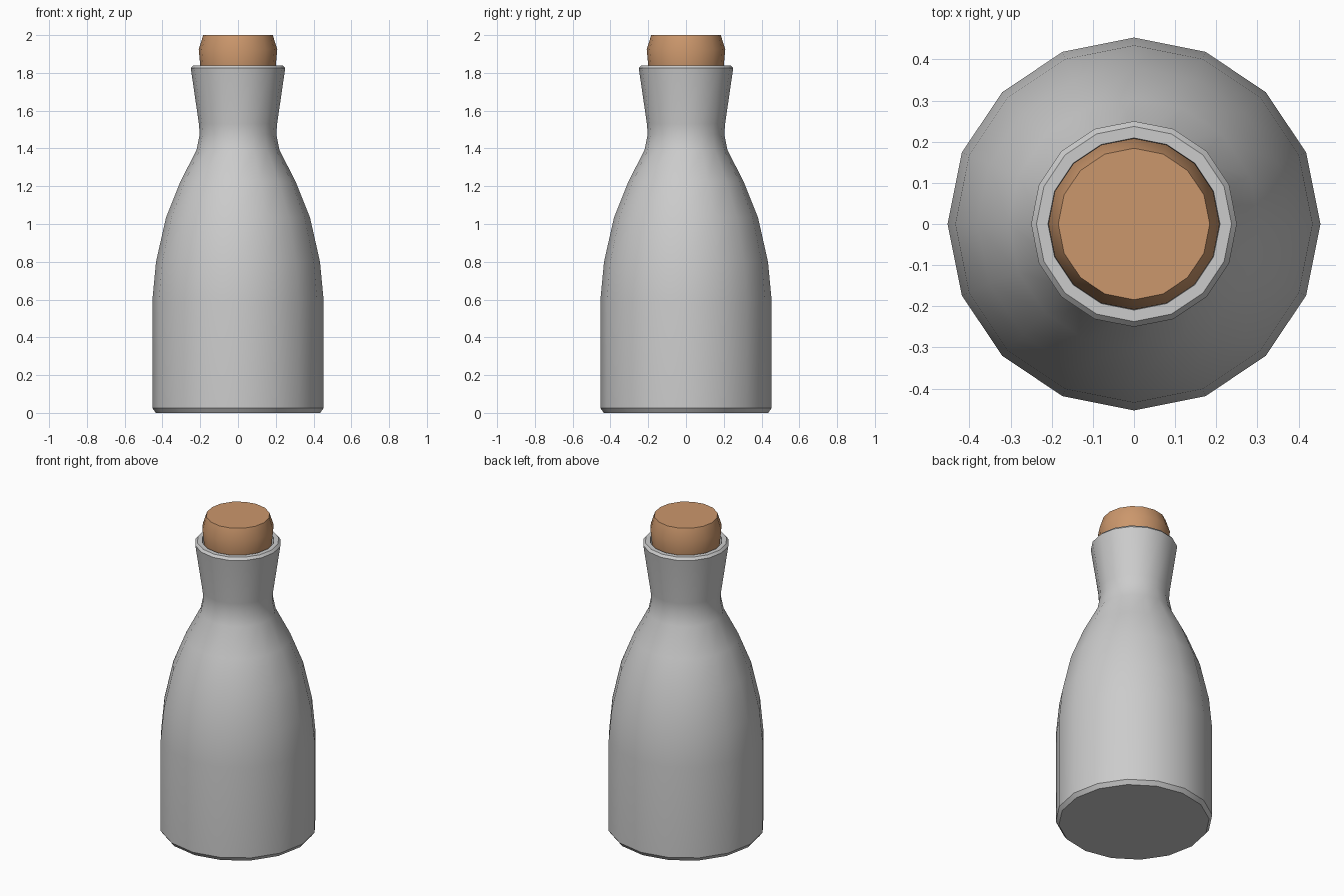
import bpy, bmesh, math

if "Cube" in bpy.data.objects:
    bpy.data.objects.remove(bpy.data.objects["Cube"])

SIDES = 16


def lathe(name, profile):
    """Revolve (radius, z) points around z and cap both open ends."""
    bm = bmesh.new()
    rings = []
    for r, z in profile:
        rings.append([bm.verts.new((r * math.cos(2 * math.pi * i / SIDES),
                                    r * math.sin(2 * math.pi * i / SIDES), z))
                      for i in range(SIDES)])
    for a, b in zip(rings, rings[1:]):
        for i in range(SIDES):
            j = (i + 1) % SIDES
            bm.faces.new((a[i], a[j], b[j], b[i]))
    bm.faces.new(rings[0][::-1])
    bm.faces.new(rings[-1])
    bmesh.ops.recalc_face_normals(bm, faces=bm.faces)
    mesh = bpy.data.meshes.new(name)
    bm.to_mesh(mesh)
    bm.free()
    obj = bpy.data.objects.new(name, mesh)
    bpy.context.collection.objects.link(obj)
    bpy.ops.object.select_all(action='DESELECT')
    obj.select_set(True)
    bpy.context.view_layer.objects.active = obj
    bpy.ops.object.shade_smooth_by_angle(angle=math.radians(30))
    return obj


# Bottle: chamfered foot, straight body, curved shoulder, flared neck, lip, inner neck
lathe("bottle", [
    (0.435, 0.0), (0.453, 0.025), (0.453, 0.60), (0.434, 0.80),
    (0.381, 1.035), (0.305, 1.225), (0.22, 1.39), (0.203, 1.475),
    (0.207, 1.53), (0.25, 1.825), (0.237, 1.84),
    (0.209, 1.84), (0.168, 1.53),
])

# Tapered stopper seated in the neck
cork = lathe("cork", [
    (0.16, 1.54), (0.20, 1.84), (0.208, 1.925), (0.184, 2.0),
])
mat = bpy.data.materials.new("cork_tan")
mat.diffuse_color = (0.60, 0.31, 0.15, 1.0)
mat.use_nodes = True
mat.node_tree.nodes["Principled BSDF"].inputs["Base Color"].default_value = mat.diffuse_color
cork.data.materials.append(mat)
